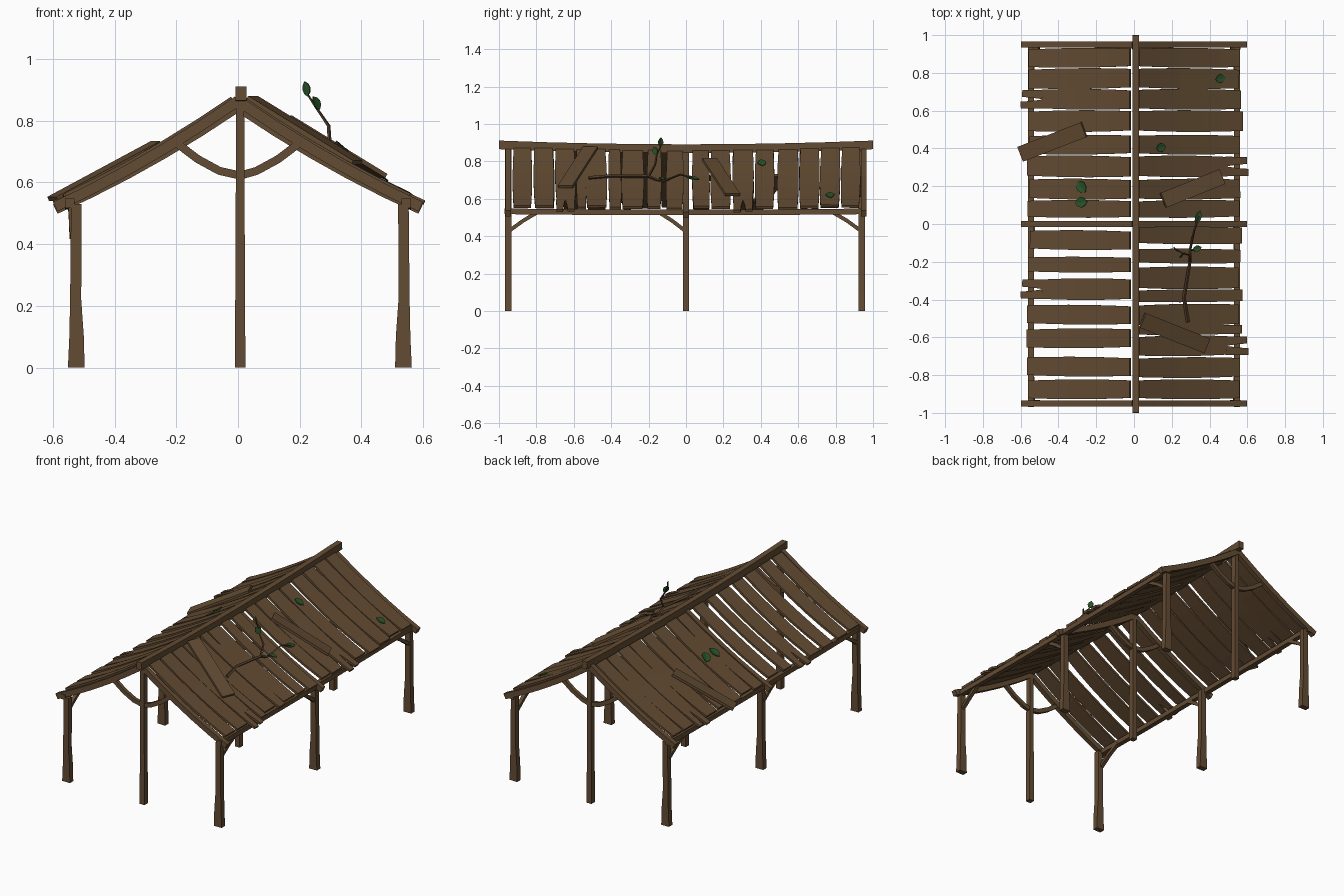
import bpy, bmesh, math, random
from mathutils import Vector as V

if "Cube" in bpy.data.objects:
    bpy.data.objects.remove(bpy.data.objects["Cube"])
random.seed(4)

def material(name, col):
    m = bpy.data.materials.new(name)
    m.diffuse_color = (*col, 1)
    m.use_nodes = True
    m.node_tree.nodes["Principled BSDF"].inputs["Base Color"].default_value = m.diffuse_color
    return m

WOOD = material("brown wood", (0.125, 0.072, 0.033))
BARK = material("dark bark", (0.085, 0.048, 0.024))
LEAF = material("dark green leaf", (0.022, 0.085, 0.022))

def finish(name, bm, mat):
    bmesh.ops.recalc_face_normals(bm, faces=bm.faces)
    me = bpy.data.meshes.new(name)
    bm.to_mesh(me)
    bm.free()
    me.materials.append(mat)
    ob = bpy.data.objects.new(name, me)
    bpy.context.collection.objects.link(ob)
    return ob

def beam(name, pts, w, h, side, mat=WOOD):
    """Rectangular timber swept along pts; w is measured along side, h across it."""
    pts = [V(p) for p in pts]
    n = len(pts)
    ws = w if isinstance(w, list) else [w] * n
    bm = bmesh.new()
    rings = []
    for i, p in enumerate(pts):
        t = (pts[min(i + 1, n - 1)] - pts[max(i - 1, 0)]).normalized()
        s = V(side)
        s = (s - t * s.dot(t)).normalized()
        u = s.cross(t)
        rings.append([bm.verts.new(p + s * a * ws[i] / 2 + u * b * h / 2)
                      for a, b in ((-1, -1), (1, -1), (1, 1), (-1, 1))])
    for a, b in zip(rings, rings[1:]):
        for k in range(4):
            bm.faces.new((a[k], a[(k + 1) % 4], b[(k + 1) % 4], b[k]))
    bm.faces.new(rings[0])
    bm.faces.new(rings[-1])
    return finish(name, bm, mat)

def roof(x, y):
    """Height of the sagging roof surface."""
    t = abs(x)
    return 0.897 - 0.70 * t + 0.2 * t * t - (0.02 - 0.02 * t) * (1 - y * y)

def on_roof(x, y, lift):
    return (x, y, roof(x, y) + lift)

X, Y, Z = (1, 0, 0), (0, 1, 0), (0, 0, 1)

# ridge beam
beam("ridge_beam", [(0.01, y, 0.888 - 0.02 * (1 - y * y))
                    for y in (-1, -0.75, -0.5, -0.25, 0, 0.25, 0.5, 0.75, 1)], 0.035, 0.046, X)

# three frames: posts, rafters and curved braces
for y in (-0.95, 0, 0.94):
    beam("centre_post", [(0.007, y, 0), (0.007, y, 0.4), (0.007, y, 0.87)], [0.034, 0.03, 0.026], 0.034, X)
    for s in (-1, 1):
        px = s * 0.53 + 0.006
        beam("side_post", [(px, y, 0), (px - s * 0.001, y, 0.1), (px + s * 0.002, y, 0.22), (px, y, 0.53)],
             [0.054, 0.047, 0.036, 0.034], 0.034, X)
        yr = y + 0.01 if y > 0 else y
        beam("rafter", [on_roof(s * t, yr, -0.031) for t in (0.0, 0.12, 0.24, 0.36, 0.48, 0.592)],
             0.03, 0.034, Y)
        beam("curved_brace", [(0.007, y, 0.622), (s * 0.06, y, 0.637), (s * 0.13, y, 0.675), (s * 0.2, y, 0.728)],
             0.022, 0.026, Y)

# eave beams and their knee braces
for s in (-1, 1):
    beam("eave_beam", [(s * 0.545, y, 0.533 - 0.006 * (1 - y * y)) for y in (-0.97, -0.5, 0, 0.5, 0.965)],
         0.03, 0.03, X)
    for y0, y1 in ((-0.95, -0.79), (0, -0.15), (0.94, 0.78)):
        beam("knee_brace", [(s * 0.535, y0, 0.425), (s * 0.537, (y0 + y1) / 2, 0.483), (s * 0.54, y1, 0.53)],
             0.022, 0.02, X)

# roof planks: centre y, width, 1 where the lower end is split
upper = [(.88, .10), (.77, .105), (.66, .105), (.545, .11), (.42, .10), (.305, .11), (.185, .105), (.08, .09)]
left = upper + [(-.085, .10), (-.215, .08), (-.345, .11), (-.48, .10), (-.605, .10), (-.755, .10), (-.875, .10)]
right = upper + [(-.06, .09), (-.17, .075), (-.285, .115), (-.38, .065), (-.48, .11), (-.56, .05),
                 (-.645, .105), (-.76, .105), (-.875, .10)]
for s, rows, split in ((-1, left, (.66, -.345)), (1, right, (.305, -.645))):
    for y, w in rows:
        lift = -0.008 + random.uniform(-0.003, 0.004)
        skew = random.uniform(-0.003, 0.003)
        end = 0.49 if y in split else random.uniform(0.55, 0.57)
        ts = [0.022 + (end - 0.022) * i / 5 for i in range(6)]
        ws = [w * k for k in (0.93, 1.0, 1.04, 1.04, 1.0, 0.93)]
        beam("roof_plank", [on_roof(s * t + 0.003, y + skew * (i - 2.5) / 2.5, lift) for i, t in enumerate(ts)],
             ws, 0.014, Y)
        if y in split:
            for k, tip in ((-1, 0.6), (1, 0.592)):
                beam("split_end", [on_roof(s * t + 0.003, y + k * w * q, lift)
                                   for t, q in ((0.485, 0.24), (0.54, 0.27), (tip, 0.29))],
                     [w * 0.46, w * 0.38, w * 0.34], 0.014, Y)

# loose planks lying on the roof
for (xa, ya), (xb, yb), la, lb in (((-0.6, 0.37), (-0.265, 0.5), 0.004, 0.012),
                                   ((0.155, 0.125), (0.465, 0.25), 0.034, 0.016),
                                   ((0.045, -0.51), (0.385, -0.645), 0.022, 0.014)):
    a, b = V(on_roof(xa, ya, la)), V(on_roof(xb, yb, lb))
    d = b - a
    beam("loose_plank", [a, (a + b) / 2, b], 0.084, 0.015, (-d.y, d.x, 0))

# fallen branch with twigs
def twig(name, pts, r0, r1):
    n = len(pts) - 1
    cu = bpy.data.curves.new(name, 'CURVE')
    cu.dimensions = '3D'
    cu.bevel_depth = 1
    cu.bevel_resolution = 0
    cu.use_fill_caps = True
    sp = cu.splines.new('POLY')
    sp.points.add(n)
    for i, p in enumerate(pts):
        sp.points[i].co = (*p, 1)
        sp.points[i].radius = r0 + (r1 - r0) * i / n
    sp.use_smooth = False
    cu.materials.append(BARK)
    bpy.context.collection.objects.link(bpy.data.objects.new(name, cu))

twig("branch", [(.286, -.52, .71), (.265, -.39, .722), (.296, -.2, .72), (.298, -.13, .69),
                (.32, -.03, .73), (.345, .04, .71)], 0.011, 0.004)
twig("upright_twig", [(.297, -.2, .72), (.294, -.165, .783), (.255, -.155, .84), (.222, -.13, .89)], 0.007, 0.003)
twig("side_twig", [(.298, -.14, .695), (.33, -.13, .705)], 0.005, 0.003)

# leaves: pointed flat blades folded slightly along the middle
def leaf(c, along, normal, length, width):
    a = V(along).normalized()
    n = V(normal)
    n = (n - a * n.dot(a)).normalized()
    b = n.cross(a)
    bm = bmesh.new()
    prof = ((-.5, 0), (-.3, .36), (0, .5), (.28, .34), (.5, 0))
    mid = [bm.verts.new(V(c) + a * u * length) for u, _ in prof]
    for s in (-1, 1):
        rim = [bm.verts.new(V(c) + a * u * length + b * s * v * width + n * v * width * 0.15)
               for u, v in prof[1:4]]
        rim = [mid[0]] + rim + [mid[4]]
        for i in range(4):
            quad = list(dict.fromkeys((mid[i], mid[i + 1], rim[i + 1], rim[i])))
            bm.faces.new(quad)
    ob = finish("leaf", bm, LEAF)
    so = ob.modifiers.new("thickness", 'SOLIDIFY')
    so.thickness = 0.004

for x, y, ang, size in ((.46, .77, 10, .062), (.145, .405, 15, .062), (-.28, .197, 130, .078), (-.28, .115, 5, .075)):
    s = 1 if x > 0 else -1
    slope = s * (-0.7 + 0.4 * abs(x))
    ca, sa = math.cos(math.radians(ang)), math.sin(math.radians(ang))
    leaf(on_roof(x, y, 0.008), (ca, sa, ca * slope), (-slope, 0, 1), size, size * 0.75)
leaf((.222, -.135, .903), (-.2, .15, 1), (.6, .6, .2), .05, .035)
leaf((.255, -.165, .857), (-.4, -.3, .8), (.6, -.6, .2), .05, .035)
leaf((.335, -.13, .71), (1, .3, -.3), (.3, 0, 1), .05, .032)
leaf((.34, .035, .712), (.3, 1, -.2), (.5, 0, 1), .08, .035)
